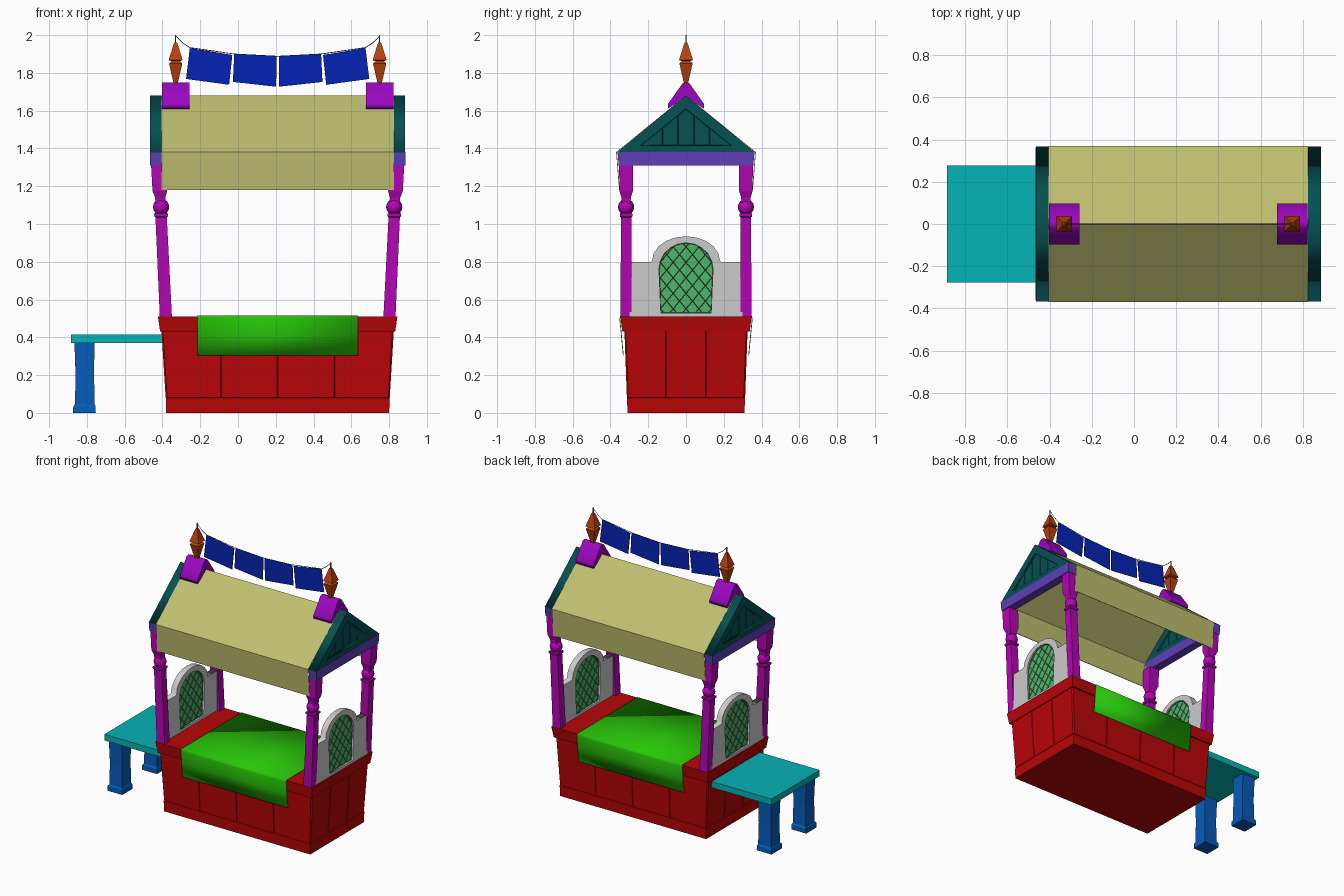
import bpy, bmesh
from math import sin, cos, pi
from mathutils import Vector

if "Cube" in bpy.data.objects:
    bpy.data.objects.remove(bpy.data.objects["Cube"])

C = 0.21  # x centre of the stall


def paint(ob, *hexes):
    for h in hexes:
        m = bpy.data.materials.get(h) or bpy.data.materials.new(h)
        m.diffuse_color = [(int(h[i:i + 2], 16) / 255) ** 2.2 for i in (0, 2, 4)] + [1]
        m.use_nodes = True
        m.node_tree.nodes["Principled BSDF"].inputs["Base Color"].default_value = m.diffuse_color
        ob.data.materials.append(m)
    return ob


def finish(name, bm, *hexes):
    me = bpy.data.meshes.new(name)
    bm.to_mesh(me)
    bm.free()
    ob = bpy.data.objects.new(name, me)
    bpy.context.collection.objects.link(ob)
    return paint(ob, *hexes)


def loft_bm(sections):
    """Square rings (z, half x, half y, centre x, centre y) joined upwards and capped."""
    bm = bmesh.new()
    rings = [[bm.verts.new((cx + a * hx, cy + b * hy, z))
              for a, b in ((-1, -1), (1, -1), (1, 1), (-1, 1))]
             for z, hx, hy, cx, cy in sections]
    for lo, hi in zip(rings, rings[1:]):
        for i in range(4):
            j = (i + 1) % 4
            bm.faces.new((lo[i], lo[j], hi[j], hi[i]))
    bm.faces.new(rings[0][::-1])
    bm.faces.new(rings[-1])
    bm.normal_update()
    return bm


def loft(name, sections, color):
    return finish(name, loft_bm(sections), color)


def split(bm, faces, cuts):
    """Cut the given faces along planes (point, normal); return all pieces."""
    for co, no in cuts:
        geom = set(faces)
        for f in faces:
            geom.update(f.edges)
            geom.update(f.verts)
        res = bmesh.ops.bisect_plane(bm, geom=list(geom), plane_co=co, plane_no=no, dist=1e-5)
        faces = [g for g in res['geom'] if isinstance(g, bmesh.types.BMFace)]
    return faces


def prism(name, loops, x, half, *color):
    """Extrude (y, z) outlines along x; a second loop is a hole."""
    cu = bpy.data.curves.new(name, 'CURVE')
    cu.dimensions, cu.fill_mode, cu.extrude = '2D', 'BOTH', half
    for pts in loops:
        s = cu.splines.new('POLY')
        s.points.add(len(pts) - 1)
        for p, (y, z) in zip(s.points, pts):
            p.co = (y, z, 0, 1)
        s.use_cyclic_u = True
    ob = bpy.data.objects.new(name, cu)
    ob.location, ob.rotation_euler = (x, 0, 0), (pi / 2, 0, pi / 2)
    to_mesh(ob)
    bm = bmesh.new()
    bm.from_mesh(ob.data)
    bmesh.ops.remove_doubles(bm, verts=bm.verts, dist=1e-5)
    bmesh.ops.recalc_face_normals(bm, faces=bm.faces)
    bm.to_mesh(ob.data)
    bm.free()
    return paint(ob, *color)


def to_mesh(ob):
    bpy.context.collection.objects.link(ob)
    bpy.ops.object.select_all(action='DESELECT')
    ob.select_set(True)
    bpy.context.view_layer.objects.active = ob
    bpy.ops.object.convert(target='MESH')


def panel(name, pts, x, half, cuts, thick, depth, *colors):
    """Two-sided (y, z) panel divided by cuts, with a border round every piece."""
    bm = bmesh.new()
    for s in (-1, 1):
        f = bm.faces.new([bm.verts.new((x + s * half, y, z)) for y, z in pts[::s]])
        bm.normal_update()
        pieces = split(bm, [f], cuts)
        rim = bmesh.ops.inset_individual(bm, faces=pieces, thickness=thick, depth=depth)
        for r in rim['faces']:
            r.material_index = len(colors) - 1
    return finish(name, bm, *colors)


def sheet(name, pts, x0, x1, color, smooth=False):
    """Thin cloth following a (y, z) profile."""
    bm = bmesh.new()
    rows = [[bm.verts.new((x, y, z)) for x in (x0, x1)] for y, z in pts]
    for a, b in zip(rows, rows[1:]):
        bm.faces.new((a[0], a[1], b[1], b[0])).smooth = smooth
    ob = finish(name, bm, color)
    mod = ob.modifiers.new('thickness', 'SOLIDIFY')
    mod.thickness, mod.offset = 0.004, 0
    return ob


def arc(cz, ry, rz, n=10):
    return [(ry * cos(pi * i / n), cz + rz * sin(pi * i / n)) for i in range(n + 1)]


# Counter: plinth, boarded body, top slab
RED = 'B80E10'
loft('counter_plinth', [(0, .59, .31, C, 0), (.078, .592, .312, C, 0)], RED)
bm = loft_bm([(.078, .588, .308, C, 0), (.435, .61, .321, C, 0)])
bm.faces.ensure_lookup_table()
sides = bm.faces[:4]
long_sides = [f for f in sides if abs(f.normal.y) > .5]
short_sides = [f for f in sides if abs(f.normal.x) > .5]
boards = split(bm, long_sides, [((C + d, 0, 0), (1, 0, 0)) for d in (-.3, 0, .3)])
boards += split(bm, short_sides, [((0, d, 0), (0, 1, 0)) for d in (-.107, .107)])
bmesh.ops.inset_individual(bm, faces=boards, thickness=.004, depth=.005)
finish('counter_boards', bm, RED)
loft('counter_top', [(.43, .622, .337, C, 0), (.51, .634, .348, C, 0)], RED)

# Cloth draped over front and back
half_drape = [(-.332, .305), (-.342, .41), (-.351, .5), (-.346, .513)]
sheet('counter_cloth', half_drape + [(-y, z) for y, z in half_drape[::-1]],
      C - .425, C + .425, '2CC411', True)

# Leaning posts with ball turnings
MAG = 'B30EB3'
for sx in (-1, 1):
    for sy in (-1, 1):
        def sec(z, h):
            return (z, h, h * .92, C + sx * (.592 + .0475 * (z - .51)), sy * .317)
        loft('post', [sec(*p) for p in ((.505, .032), (1.035, .03), (1.04, .036), (1.055, .036),
                                        (1.06, .024), (1.14, .027), (1.175, .039), (1.31, .04))], MAG)
        bm = bmesh.new()
        bmesh.ops.create_uvsphere(bm, u_segments=12, v_segments=8, radius=.043)
        bmesh.ops.translate(bm, verts=bm.verts, vec=(C + sx * .617, sy * .317, 1.09))
        for f in bm.faces:
            f.smooth = True
        finish('post_ball', bm, MAG)

# Arched side screens with lattice panes
glass = [(-.133, .53), (.133, .53)] + arc(.76, .143, .14)
wall = [(-.3, .505), (.3, .505), (.3, .8), (.185, .8)] + arc(.805, .18, .13) + [(-.185, .8), (-.3, .8)]
lattice = [((0, 0, .715 + k * .082), (0, s * .77, .64)) for s in (-1, 1) for k in range(-5, 6)]
for s in (-1, 1):
    x = C + s * .603
    prism('side_screen', [wall, glass], x, .022)
    panel('lattice_pane', glass, x, .012, lattice, .0025, -.003, '4FB56C', '4A5A38')

# Gable ends
gable = [(-.366, 1.378), (.366, 1.378), (0, 1.68)]
inner = [(-.24, 1.415), (.24, 1.415), (0, 1.61)]
planks = [((0, y, 0), (0, 1, 0)) for y in (-.125, -.042, .042, .125)]
for s in (-1, 1):
    x = C + s * .645
    loft('gable_beam', [(1.31, .031, .356, x, 0), (1.38, .032, .363, x, 0)], '6040B8')
    prism('gable_frame', [gable, inner], x, .03, '0E5254')
    panel('gable_planks', inner, x, .014, planks, .004, .005, '0E5254')

# Roof cloth with hanging flaps
sheet('roof_cloth', [(-.352, 1.18), (-.368, 1.38), (0, 1.678), (.368, 1.38), (.352, 1.18)],
      C - .615, C + .615, 'BDBD70')

# Ridge caps and finials
cap = [(-.096, 1.61), (-.096, 1.635), (-.018, 1.745), (0, 1.75), (.018, 1.745),
       (.096, 1.635), (.096, 1.61), (0, 1.67)]
for s in (-1, 1):
    x = C + s * .54
    prism('ridge_cap', [cap], x, .072, '9A10BE')
    loft('finial', [(z, h, h, x, 0) for z, h in ((1.74, .01), (1.85, .035), (1.862, .022), (1.868, .037),
                                                (1.96, .008), (1.961, .003), (2.0, .003))], 'B84414')

# Bunting rope and flags
half_rope = [(-.54, 1.996), (-.505, 1.96), (-.465, 1.934), (-.23, 1.9)]
rope = half_rope + [(0, 1.888)] + [(-x, z) for x, z in half_rope[::-1]]
cu = bpy.data.curves.new('rope', 'CURVE')
cu.dimensions, cu.bevel_depth, cu.bevel_resolution = '3D', .002, 0
sp = cu.splines.new('POLY')
sp.points.add(len(rope) - 1)
for p, (x, z) in zip(sp.points, rope):
    p.co = (C + x, 0, z, 1)
ob = bpy.data.objects.new('bunting_rope', cu)
to_mesh(ob)
paint(ob, '303030')
flags = [[(-.465, 1.932), (-.24, 1.895), (-.257, 1.737), (-.485, 1.768)],
         [(-.23, 1.9), (-.006, 1.888), (-.008, 1.727), (-.237, 1.752)]]
for s in (1, -1):
    for f in flags:
        bm = bmesh.new()
        bm.faces.new([bm.verts.new((C + s * x, 0, z)) for x, z in f[::-s]])
        ob = finish('bunting_flag', bm, '0E28B4')
        mod = ob.modifiers.new('thickness', 'SOLIDIFY')
        mod.thickness, mod.offset = .003, 0

# Side bench
loft('bench_top', [(.37, .2475, .278, -.6375, 0), (.415, .2475, .278, -.6375, 0)], '0EB2B4')
for s in (-1, 1):
    loft('bench_leg', [(z, h, h, x, s * .2) for z, h, x in (
        (0, .06, -.813), (.035, .059, -.813), (.045, .052, -.811), (.2, .049, -.811), (.372, .053, -.813))], '105CB8')
